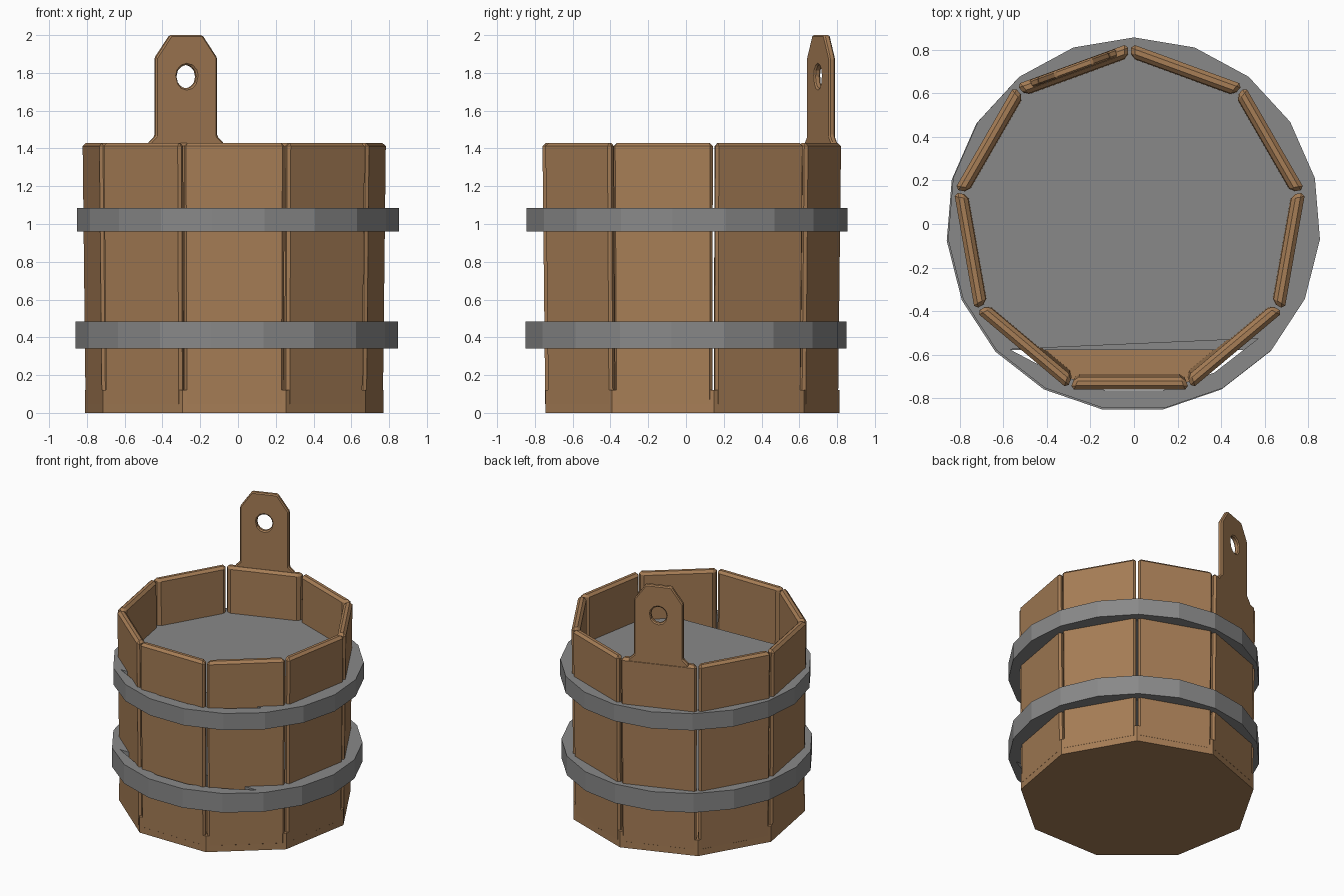
import bpy, bmesh
from math import sin, cos, tan, pi, radians
from mathutils import Matrix, Vector

cube = bpy.data.objects.get("Cube")
if cube:
    bpy.data.objects.remove(cube)


def material(name, rgb):
    m = bpy.data.materials.new(name)
    m.use_nodes = True
    m.diffuse_color = (*rgb, 1)
    m.node_tree.nodes["Principled BSDF"].inputs["Base Color"].default_value = (*rgb, 1)
    return m


wood = material("warm wood", (0.38, 0.205, 0.092))
iron = material("grey iron", (0.25, 0.25, 0.25))

SIDES = 9
STEP = 2 * pi / SIDES
CENTRE = Vector((-0.02, 0.01, 0))
HEIGHT = 1.43


def finish(bm, name, mat, matrix, bevel=0):
    bmesh.ops.recalc_face_normals(bm, faces=bm.faces)
    mesh = bpy.data.meshes.new(name)
    bm.to_mesh(mesh)
    bm.free()
    mesh.materials.append(mat)
    ob = bpy.data.objects.new(name, mesh)
    ob.matrix_world = matrix
    bpy.context.collection.objects.link(ob)
    if bevel:
        mod = ob.modifiers.new("chamfer", "BEVEL")
        mod.width = bevel
        mod.segments = 1
        mod.limit_method = "ANGLE"
    return ob


def polar(radius, angle):
    """Point at an angle measured clockwise from the back."""
    return (radius * sin(angle), radius * cos(angle))


def slab(name, outline, hole, depth, mat, matrix, bevel=0):
    """Flat outline with one opening, extruded along local z."""
    bm = bmesh.new()
    edges = []
    for loop in (outline, hole):
        vs = [bm.verts.new((x, y, 0)) for x, y in loop]
        edges += [bm.edges.new((v, vs[i - 1])) for i, v in enumerate(vs)]
    bmesh.ops.triangle_fill(bm, edges=edges, use_beauty=True)
    ext = bmesh.ops.extrude_face_region(bm, geom=bm.faces[:], use_keep_orig=True)
    moved = [g for g in ext["geom"] if isinstance(g, bmesh.types.BMVert)]
    bmesh.ops.translate(bm, verts=moved, vec=(0, 0, depth))
    return finish(bm, name, mat, matrix, bevel)


def side_frame(angle):
    """Local x along the wall, y up, z outward."""
    t = Vector((-cos(angle), sin(angle), 0))
    n = Vector((sin(angle), cos(angle), 0))
    m = Matrix((t, (0, 0, 1), n)).transposed().to_4x4()
    return Matrix.Translation(CENTRE) @ m


# Staves: slightly flared tapered boards
def stave(index):
    thick, gap = 0.058, 0.007
    bm = bmesh.new()
    rings = []
    for z, apothem in ((0.03, 0.755), (HEIGHT, 0.77)):
        ring = []
        for depth, side in ((0, -1), (0, 1), (thick, 1), (thick, -1)):
            a = apothem - depth
            ring.append(bm.verts.new((side * (a * tan(STEP / 2) - gap), z, a)))
        rings.append(ring)
        bm.faces.new(ring)
    low, high = rings
    for i in range(4):
        bm.faces.new((low[i - 1], low[i], high[i], high[i - 1]))
    finish(bm, f"stave_{index + 1}", wood, side_frame((index + 0.5) * STEP), 0.018)


for i in range(SIDES):
    stave(i)

# Solid nine-sided base
bm = bmesh.new()
base = [bm.verts.new((*polar(0.803, i * STEP), 0)) for i in range(SIDES)]
face = bm.faces.new(base)
ext = bmesh.ops.extrude_face_region(bm, geom=[face], use_keep_orig=True)
top = [g for g in ext["geom"] if isinstance(g, bmesh.types.BMVert)]
bmesh.ops.translate(bm, verts=top, vec=(0, 0, 0.12))
finish(bm, "base", wood, Matrix.Translation(CENTRE))

# Handle: upright board with clipped corners and a round hole
half = [(0.21, 1.38), (0.21, 1.43), (0.173, 1.465), (0.173, 1.88), (0.09, 2.0)]
outline = half + [(-x, z) for x, z in reversed(half)]
hole = [(0.056 * cos(i * pi / 6), 1.78 + 0.063 * sin(i * pi / 6)) for i in range(12)]
slab("handle", outline, hole, 0.036, wood,
     side_frame(-STEP / 2) @ Matrix.Translation((0, 0, 0.732)), 0.008)


# Hoops: filled bands, open along the front of the bucket
def hoop(name, z0, z1, shift, left_y, right_y):
    n = 19
    outer = [polar(0.856, i * 2 * pi / n) for i in range(n)]
    opening = [polar(0.775, i * 2 * pi / n) for i in range(7, 13)]
    opening[0] = (opening[0][0], right_y)
    opening[-1] = (opening[-1][0], left_y)
    slab(name, outer, opening, z1 - z0, iron, Matrix.Translation((shift, shift, z0)))


hoop("upper_hoop", 0.96, 1.085, 0, -0.575, -0.525)
hoop("lower_hoop", 0.342, 0.485, -0.006, -0.572, -0.572)
